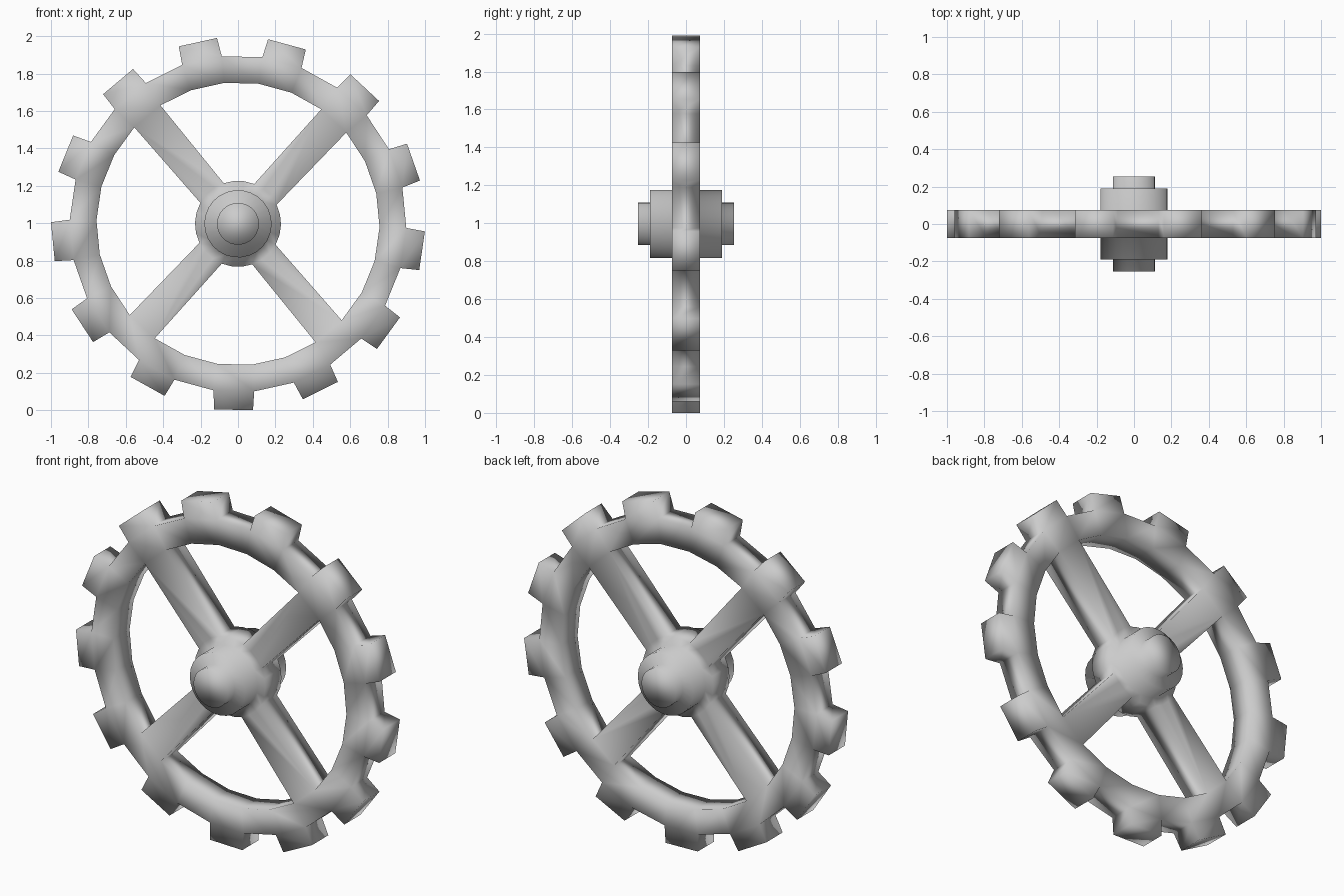
import bpy
import bmesh
from math import cos, sin, radians
from mathutils import Vector

if "Cube" in bpy.data.objects:
    bpy.data.objects.remove(bpy.data.objects["Cube"], do_unlink=True)

TEETH = 13
SIDES = 2 * TEETH
STEP = 360 / SIDES
START = -91.4            # direction of the lowest tooth
HALF_DEPTH = 0.075
CENTRE = Vector((0, 0, 0.997))

metal = bpy.data.materials.new("plain grey")
metal.use_nodes = True
GREY = (0.6, 0.6, 0.6, 1)
metal.diffuse_color = GREY
metal.node_tree.nodes["Principled BSDF"].inputs["Base Color"].default_value = GREY

bm = bmesh.new()


def point(radius, angle):
    a = radians(angle)
    return bm.verts.new((radius * cos(a), -HALF_DEPTH, radius * sin(a)))


def ring(radius):
    return [point(radius, START + STEP * (i - 0.5)) for i in range(SIDES)]


def step_cap(cap, scale, push):
    """Extrude a cap, scaling it about the axle and pushing it along y."""
    cap = bmesh.ops.extrude_discrete_faces(bm, faces=[cap])["faces"][0]
    for v in cap.verts:
        v.co = Vector((v.co.x * scale, v.co.y + push, v.co.z * scale))
    return cap


# Flat outline: rim, teeth, spokes and hub disc share their vertices
rim_out, rim_in, hub = ring(0.9), ring(0.757), ring(0.23)
bm.faces.new(hub)
for i in range(SIDES):
    j = (i + 1) % SIDES
    bm.faces.new((rim_in[i], rim_out[i], rim_out[j], rim_in[j]))
    if i % 2 == 0:
        middle = START + STEP * i
        tip = [point(1.0, middle + side) for side in (-6, 6)]
        bm.faces.new((rim_out[i], tip[0], tip[1], rim_out[j]))
for i in (3, 10, 16, 23):
    root = [hub[(i + k) % SIDES] for k in (2, 1, 0, -1)]
    bm.faces.new([rim_in[i], rim_in[(i + 1) % SIDES]] + root)

# Thickness
sheet = bmesh.ops.extrude_face_region(bm, geom=bm.faces[:])
for v in (g for g in sheet["geom"] if isinstance(g, bmesh.types.BMVert)):
    v.co.y = HALF_DEPTH

# Stepped boss and axle stub on both sides of the hub
for cap in [f for f in bm.faces if len(f.verts) == SIDES]:
    side = 1 if cap.calc_center_median().y > 0 else -1
    cap = step_cap(cap, 0.18 / 0.23, 0)
    cap = step_cap(cap, 1, side * 0.115)
    cap = step_cap(cap, 0.112 / 0.18, 0)
    step_cap(cap, 1, side * 0.063)

bmesh.ops.recalc_face_normals(bm, faces=bm.faces[:])
for f in bm.faces:
    f.smooth = True
bmesh.ops.translate(bm, verts=bm.verts[:], vec=CENTRE)

mesh = bpy.data.meshes.new("spoked_gear")
bm.to_mesh(mesh)
bm.free()
mesh.materials.append(metal)
gear = bpy.data.objects.new("spoked_gear", mesh)
bpy.context.collection.objects.link(gear)
